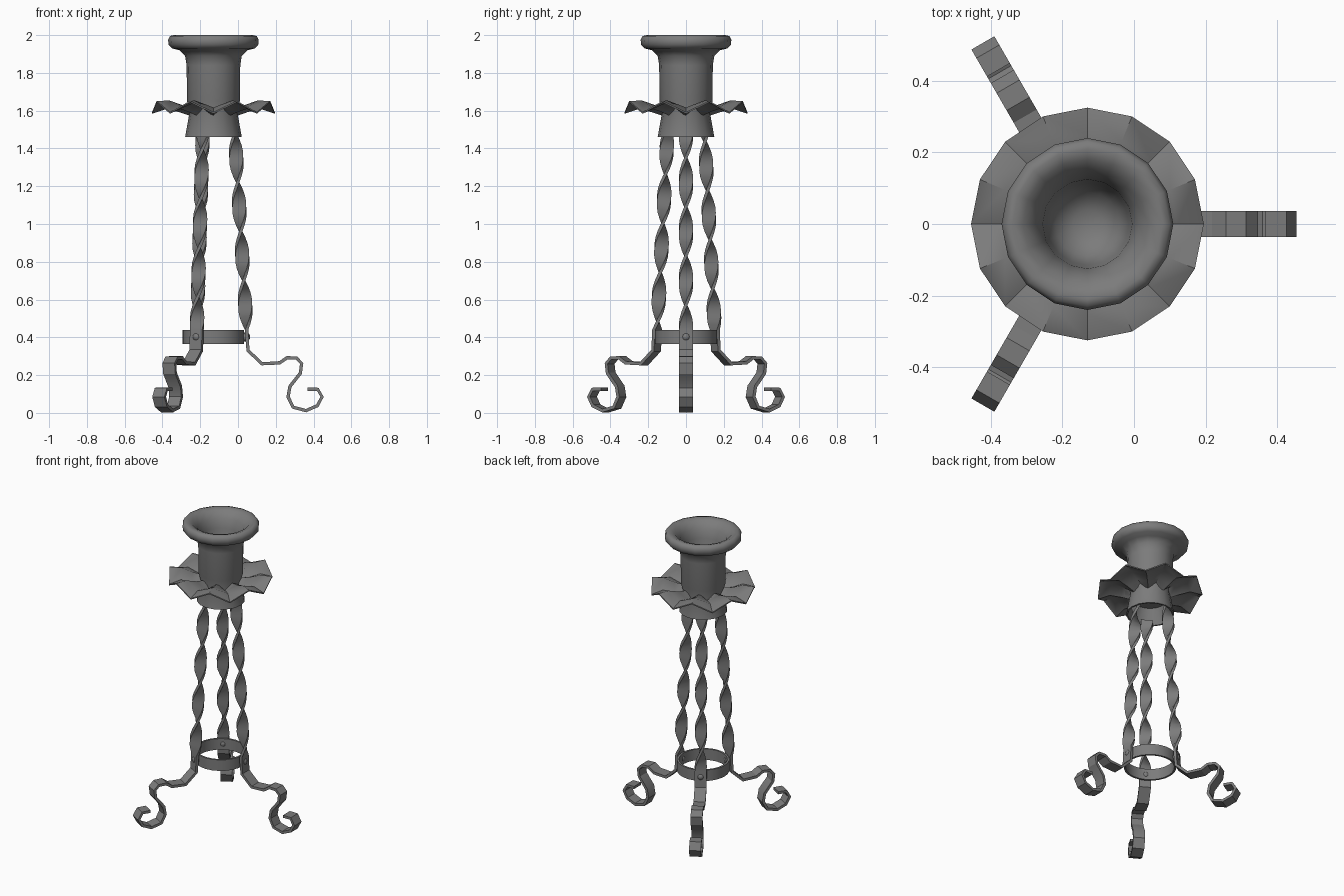
import bpy, bmesh, math
from mathutils import Vector, Matrix

if "Cube" in bpy.data.objects:
    bpy.data.objects.remove(bpy.data.objects["Cube"])

CENTRE = Vector((-0.13, 0, 0))
SIDES = 16

iron = bpy.data.materials.new("wrought_iron_grey")
iron.use_nodes = True
iron.diffuse_color = (0.2, 0.2, 0.2, 1)
iron.node_tree.nodes["Principled BSDF"].inputs["Base Color"].default_value = (0.2, 0.2, 0.2, 1)


def finish(name, bm, angle=35):
    bmesh.ops.recalc_face_normals(bm, faces=bm.faces)
    mesh = bpy.data.meshes.new(name)
    bm.to_mesh(mesh)
    bm.free()
    mesh.materials.append(iron)
    ob = bpy.data.objects.new(name, mesh)
    bpy.context.collection.objects.link(ob)
    bpy.ops.object.select_all(action='DESELECT')
    ob.select_set(True)
    bpy.context.view_layer.objects.active = ob
    bpy.ops.object.shade_smooth_by_angle(angle=math.radians(angle))
    return ob


def revolve(name, profile, sides=SIDES, closed=False, angle=35):
    """Profile entries are (radius, height, ripple); ripple alternates per side."""
    bm = bmesh.new()
    rings = []
    for r, z, ripple in profile:
        ring = []
        for i in range(sides):
            a = math.tau * i / sides
            h = z + (ripple if i % 2 else -ripple)
            ring.append(bm.verts.new(CENTRE + Vector((r * math.cos(a), r * math.sin(a), h))))
        rings.append(ring)
    pairs = list(zip(rings, rings[1:]))
    if closed:
        pairs.append((rings[-1], rings[0]))
    for lo, hi in pairs:
        for i in range(sides):
            j = (i + 1) % sides
            bm.faces.new((lo[i], lo[j], hi[j], hi[i]))
    if not closed:
        bm.faces.new(rings[0])
        bm.faces.new(rings[-1])
    return finish(name, bm, angle)


# Candle cup: flared collar, straight wall, rolled rim and rounded socket
cup = [(0.10, 1.56), (0.14, 1.46), (0.15, 1.46), (0.125, 1.60), (0.14, 1.65),
       (0.142, 1.84), (0.15, 1.89), (0.18, 1.92), (0.22, 1.93), (0.238, 1.95),
       (0.24, 1.975), (0.23, 1.995), (0.21, 2.0), (0.18, 1.99), (0.145, 1.95),
       (0.125, 1.89), (0.115, 1.80), (0.09, 1.74), (0.04, 1.71)]
revolve("candle_cup", [(r, z, 0) for r, z in cup], angle=50)

# Rippled drip pan, with a thin wall
pan_top = [(0.115, 1.60, 0.022), (0.18, 1.615, 0.015), (0.25, 1.635, 0.018), (0.325, 1.622, 0.03)]
pan_under = [(r, z - 0.008, w) for r, z, w in reversed(pan_top)]
revolve("drip_pan", pan_top + pan_under, closed=True, angle=40)

# Band joining the legs
revolve("leg_band", [(0.15, 0.365, 0), (0.163, 0.365, 0), (0.163, 0.44, 0), (0.15, 0.44, 0)],
        sides=24, closed=True)

# Leg path (radius, height, twist): twisted bar, then scrolled foot
TOP, BASE, STEPS = 1.48, 0.44, 32
path = []
for k in range(STEPS + 1):
    t = k / STEPS
    path.append((0.113 + 0.063 * t, TOP + (BASE - TOP) * t, 4 * math.pi * t))
foot = [(0.178, 0.40), (0.183, 0.33), (0.257, 0.26), (0.35, 0.265), (0.39, 0.292),
        (0.44, 0.29), (0.467, 0.262), (0.46, 0.21), (0.405, 0.14), (0.395, 0.085),
        (0.422, 0.03), (0.49, 0.012), (0.55, 0.038), (0.575, 0.085), (0.552, 0.125), (0.497, 0.125)]
path += [(r, z, 0) for r, z in foot]


def make_leg(name, turn, half_width=0.037, half_thick=0.009):
    bm = bmesh.new()
    spin = Matrix.Rotation(turn, 3, 'Z')
    rows = []
    for k, (r, z, twist) in enumerate(path):
        before, after = path[max(k - 1, 0)], path[min(k + 1, len(path) - 1)]
        tangent = Vector((after[0] - before[0], 0, after[1] - before[1])).normalized()
        side = Matrix.Rotation(twist, 3, tangent) @ Vector((0, 1, 0))
        normal = tangent.cross(side)
        rows.append([bm.verts.new(CENTRE + spin @ (Vector((r, 0, z)) + side * half_width * u
                                                  + normal * half_thick * v))
                     for u, v in ((-1, -1), (1, -1), (1, 1), (-1, 1))])
    for a, b in zip(rows, rows[1:]):
        for i in range(4):
            j = (i + 1) % 4
            bm.faces.new((a[i], a[j], b[j], b[i]))
    bm.faces.new(rows[0])
    bm.faces.new(rows[-1])
    finish(name, bm, 30)


def make_rivet(name, turn):
    bm = bmesh.new()
    bmesh.ops.create_uvsphere(bm, u_segments=10, v_segments=8, radius=0.026)
    spin = Matrix.Rotation(turn, 4, 'Z')
    place = Matrix.Translation(CENTRE) @ spin @ Matrix.Translation((0.169, 0, 0.402))
    bmesh.ops.transform(bm, matrix=place @ Matrix.Rotation(math.pi / 2, 4, 'Y'), verts=bm.verts)
    finish(name, bm, 50)


# Three legs with rivets, evenly spaced
for n, label in enumerate(("left", "back_right", "front_right")):
    turn = n * math.tau / 3
    make_leg(label + "_leg", turn)
    make_rivet(label + "_rivet", turn)
